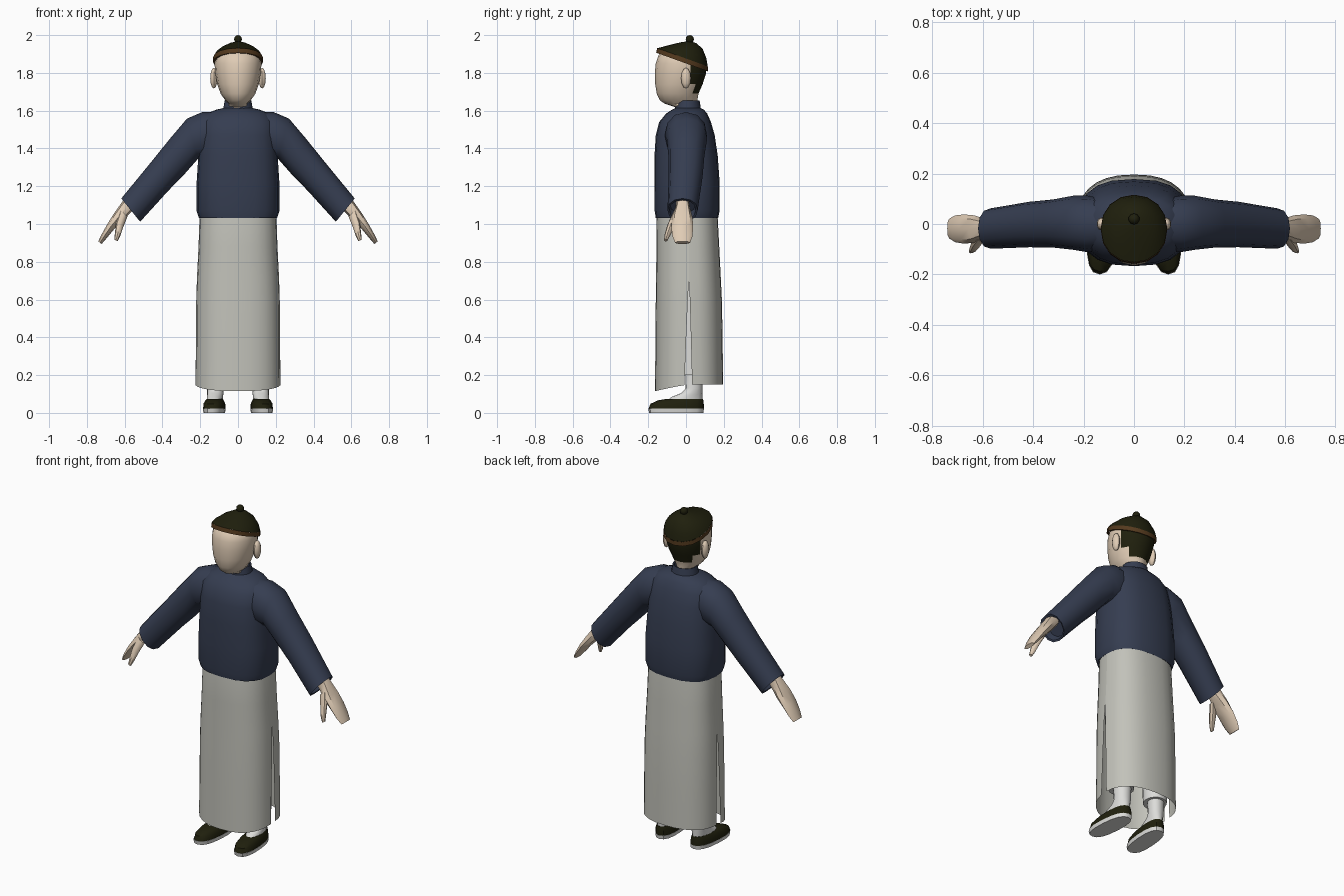
import bpy, bmesh, math
from mathutils import Vector

if "Cube" in bpy.data.objects:
    bpy.data.objects.remove(bpy.data.objects["Cube"])


def material(name, r, g, b):
    m = bpy.data.materials.new(name)
    m.diffuse_color = (r, g, b, 1)
    m.use_nodes = True
    m.node_tree.nodes["Principled BSDF"].inputs["Base Color"].default_value = m.diffuse_color
    return m


NAVY = material("navy cloth", .036, .047, .082)
GREY = material("pale grey cloth", .54, .54, .49)
SKIN = material("skin", .74, .60, .46)
DARK = material("black olive", .014, .014, .004)
BROWN = material("brown band", .09, .042, .013)
WHITE = material("off white", .72, .72, .70)


def se(v, p):
    """Superellipse component."""
    return math.copysign(abs(v) ** (2 / p), v)


def ring(z, rx, y0, y1, p=2.0, slope=0.0, cx=0.0, n=16):
    """Level cross-section, spanning y0..y1, tilted down to the back by slope."""
    out = []
    for i in range(n):
        a = math.tau * i / n
        y = (y0 + y1) / 2 + (y1 - y0) / 2 * se(math.sin(a), p)
        out.append(Vector((cx + rx * se(math.cos(a), p), y, z - slope * y)))
    return out


def limb_ring(top, bot, y0, y1, p=2.0, n=12):
    """Cross-section of a limb, between two (x, z) points and two y values."""
    c, h = Vector((top[0] + bot[0], top[1] + bot[1])) / 2, Vector((top[0] - bot[0], top[1] - bot[1])) / 2
    out = []
    for i in range(n):
        a = math.tau * i / n
        k = se(math.sin(a), p)
        out.append(Vector((c.x + h.x * k, (y0 + y1) / 2 + (y1 - y0) / 2 * se(math.cos(a), p), c.y + h.y * k)))
    return out


def loft(name, rings, mats, start=True, end=True, closed=True, side=1, rule=None, angle=40):
    """Skin a list of rings, with optional end caps and a material rule."""
    bm = bmesh.new()
    vs = [[bm.verts.new((v.x * side, v.y, v.z)) for v in r] for r in rings]
    n = len(rings[0])
    for a, b in zip(vs, vs[1:]):
        for i in range(n if closed else n - 1):
            j = (i + 1) % n
            bm.faces.new((a[i], a[j], b[j], b[i]))
    if start:
        bm.faces.new(vs[0][::-1])
    if end:
        bm.faces.new(vs[-1])
    bmesh.ops.recalc_face_normals(bm, faces=bm.faces)
    if rule:
        for f in bm.faces:
            f.material_index = rule(f.calc_center_median())
    return finish(name, bm, mats, angle)


def finish(name, bm, mats, angle=40):
    me = bpy.data.meshes.new(name)
    bm.to_mesh(me)
    bm.free()
    for m in mats:
        me.materials.append(m)
    ob = bpy.data.objects.new(name, me)
    bpy.context.collection.objects.link(ob)
    bpy.ops.object.select_all(action='DESELECT')
    ob.select_set(True)
    bpy.context.view_layer.objects.active = ob
    bpy.ops.object.shade_smooth_by_angle(angle=math.radians(angle))
    return ob


def ball(name, loc, scale, mat):
    bm = bmesh.new()
    bmesh.ops.create_uvsphere(bm, u_segments=10, v_segments=6, radius=1)
    for v in bm.verts:
        v.co = Vector((v.co.x * scale[0], v.co.y * scale[1], v.co.z * scale[2])) + Vector(loc)
    return finish(name, bm, [mat])


# Head and neck, with hair on the back
def hair_rule(c):
    return 1 if c.z > 1.69 and c.y > max(0.0, (1.80 - c.z) * .4) else 0


loft("head", [ring(*r) for r in (
    (1.57, .05, -.045, .06), (1.62, .055, -.06, .06), (1.638, .05, -.115, .06),
    (1.655, .068, -.138, .06), (1.69, .092, -.155, .066), (1.74, .110, -.163, .088),
    (1.80, .121, -.165, .107), (1.85, .124, -.160, .108), (1.895, .115, -.145, .09),
    (1.93, .075, -.09, .05))], [SKIN, DARK], rule=hair_rule)

# Cap: brown band, dark crown, knob
loft("cap_band", [ring(z, rx, y0, y1, 2.1, .36) for z, rx, y0, y1 in (
    (1.850, .120, -.152, .108), (1.850, .132, -.158, .116), (1.876, .132, -.153, .116))],
    [BROWN], start=False, end=False)
loft("cap_crown", [ring(z, rx, y0, y1, 2.1, s) for z, rx, y0, y1, s in (
    (1.876, .131, -.152, .115, .36), (1.905, .118, -.128, .108, .25),
    (1.938, .085, -.085, .088, .12), (1.960, .04, -.03, .055, .05), (1.966, .01, 0, .03, 0))],
    [DARK], start=False)
ball("cap_knob", (0, .02, 1.978), (.022, .022, .022), DARK)

# Jacket body, open at the neck
loft("jacket_body", [ring(z, rx, y0, y1, p, n=20) for z, rx, y0, y1, p in (
    (1.04, .195, -.145, .155, 2.6), (1.032, .207, -.160, .170, 2.6), (1.07, .220, -.166, .178, 2.6),
    (1.22, .219, -.167, .178, 2.6), (1.36, .210, -.167, .168, 2.6), (1.47, .205, -.160, .152, 2.5),
    (1.54, .200, -.142, .132, 2.4), (1.585, .165, -.105, .112, 2.2), (1.605, .115, -.075, .095, 2),
    (1.615, .074, -.055, .076, 2))], [NAVY], start=False, end=False)

# Standing collar with a notch at the front
collar = [ring(z, rx, y0, y1) for z, rx, y0, y1 in (
    (1.60, .080, -.062, .080), (1.655, .070, -.054, .072), (1.652, .062, -.047, .064), (1.60, .062, -.047, .064))]
for r in collar[1:3]:
    for v in r:
        if abs(v.x) < .02 and v.y < 0:
            v.z -= .05
loft("collar", collar, [NAVY], start=False, end=False)

# Robe: front and back panels, split at the sides below z 0.72
ROWS = ((1.10, .195, -.145, .160), (1.03, .204, -.155, .168), (.88, .209, -.157, .176),
        (.72, .217, -.158, .184), (.60, .221, -.160, .190), (.38, .223, -.162, .194), (.15, .225, -.164, .196))
for name, sgn in (("robe_front", -1), ("robe_back", 1)):
    rows = []
    for z, rx, y0, y1 in ROWS:
        gap = max(0, .72 - z) * (.16 if sgn < 0 else .10)
        yc, row = .016, []
        ry = yc - y0 if sgn < 0 else y1 - yc
        for i in range(15):
            a = gap + (math.pi - 2 * gap) * i / 14
            drop = .035 * math.sin(a) if z < .2 and sgn < 0 else 0
            row.append(Vector((rx * se(math.cos(a), 2.4), yc + sgn * ry * se(math.sin(a), 2.4), z - drop)))
        rows.append(row)
    loft(name, rows, [GREY], start=False, end=False, closed=False)

# Paired parts
for side, tag in ((1, "left"), (-1, "right")):
    ball(tag + "_ear", (side * .128, .0, 1.772), (.020, .026, .055), SKIN)
    # Wide sleeve with a recessed cuff
    loft(tag + "_sleeve", [limb_ring(*r, 2.2) for r in (
        ((.11, 1.595), (.14, 1.36), -.10, .10), ((.19, 1.592), (.175, 1.345), -.112, .112),
        ((.270, 1.558), (.212, 1.345), -.102, .112), ((.36, 1.452), (.285, 1.262), -.093, .097),
        ((.46, 1.328), (.370, 1.175), -.092, .088), ((.618, 1.135), (.518, 1.012), -.098, .062),
        ((.606, 1.126), (.522, 1.022), -.088, .052), ((.575, 1.155), (.495, 1.055), -.085, .05))],
        [NAVY], side=side)
    # Mitten-like hand and thumb
    loft(tag + "_hand", [limb_ring(*r, 2.3, 8) for r in (
        ((.575, 1.165), (.525, 1.115), -.052, .012), ((.615, 1.115), (.565, 1.065), -.055, .02),
        ((.657, 1.055), (.606, 1.02), -.074, .034), ((.693, .998), (.656, .972), -.078, .038),
        ((.722, .945), (.695, .925), -.072, .034), ((.740, .908), (.722, .894), -.058, .022))],
        [SKIN], side=side)
    loft(tag + "_thumb", [limb_ring(*r, 2, 8) for r in (
        ((.625, 1.075), (.585, 1.04), -.070, -.025), ((.645, 1.01), (.607, .985), -.098, -.055),
        ((.652, .95), (.624, .935), -.114, -.082), ((.655, .918), (.638, .908), -.116, -.098))],
        [SKIN], side=side)

    # Shoe, sock and trouser leg, toes turned out slightly
    def foot(rows, p):
        rings = [ring(z, rx, y0, y1, p, 0, .122) for z, rx, y0, y1 in rows]
        for r in rings:
            for v in r:
                v.x -= .07 * v.y
        return rings
    loft(tag + "_sole", foot(((0, .056, -.195, .092), (.022, .059, -.200, .095)), 2.5), [WHITE], side=side)
    loft(tag + "_shoe", foot(((.022, .058, -.198, .094), (.048, .057, -.188, .094),
                              (.066, .048, -.150, .092), (.074, .042, -.105, .090)), 2.4), [DARK], side=side)
    loft(tag + "_sock", foot(((.06, .042, -.105, .088), (.085, .042, -.075, .088), (.105, .043, -.025, .088),
                              (.13, .044, -.002, .088), (.24, .048, -.005, .09)), 2.1), [WHITE], side=side)
    loft(tag + "_trouser_leg", foot(((.20, .066, -.035, .105), (.60, .075, -.055, .105),
                                     (.95, .085, -.075, .105)), 2), [WHITE], side=side)
